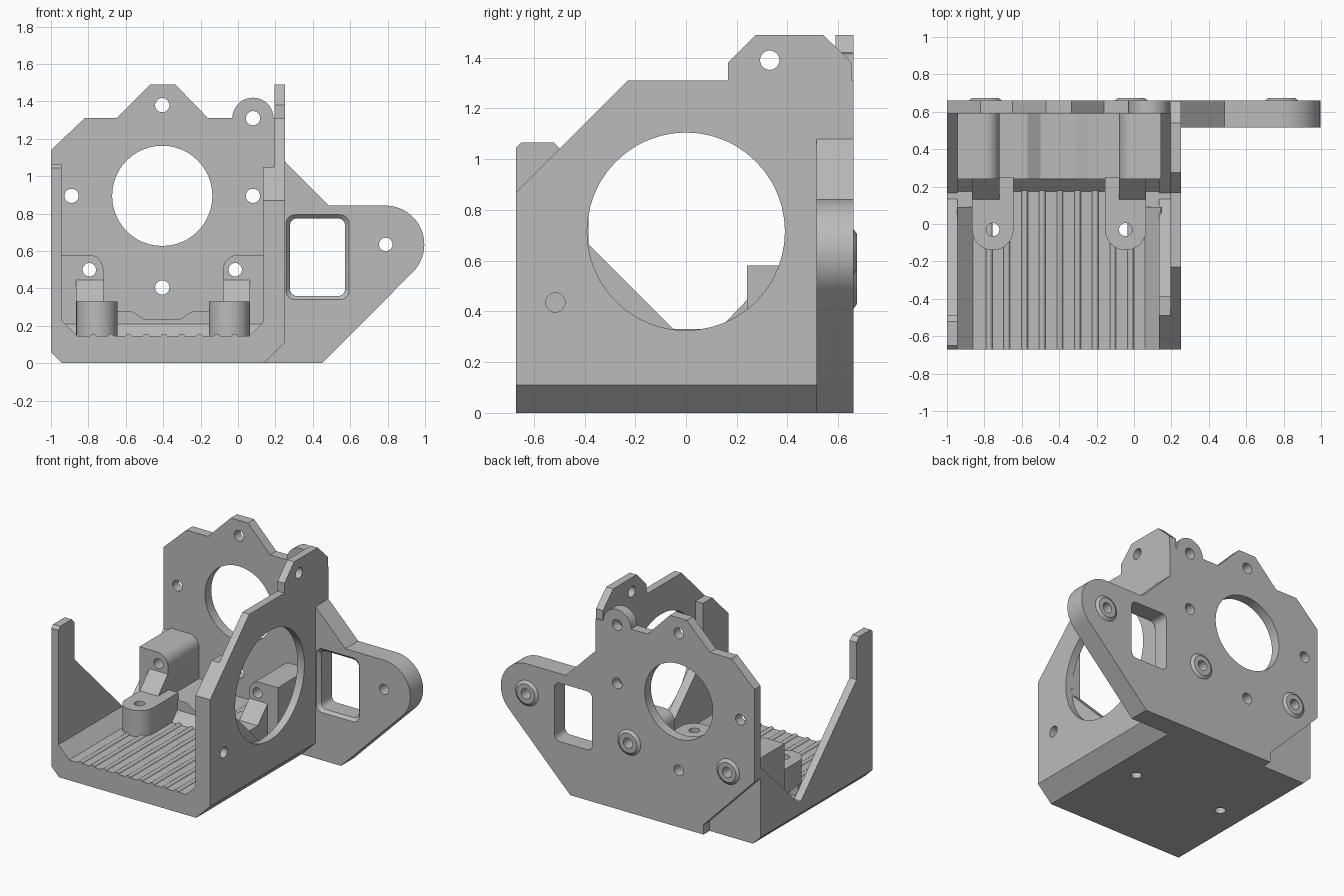
import bpy, bmesh, math
from mathutils import Vector

old = bpy.data.objects.get("Cube")
if old:
    bpy.data.objects.remove(old, do_unlink=True)

grey = bpy.data.materials.new("plain grey")
grey.use_nodes = True
grey.diffuse_color = (0.5, 0.5, 0.5, 1)
grey.node_tree.nodes["Principled BSDF"].inputs["Base Color"].default_value = (0.5, 0.5, 0.5, 1)

MID = -0.4  # mirror line of the tray


def place(axis, p, d):
    if axis == "X":
        return Vector((d, p[0], p[1]))
    if axis == "Y":
        return Vector((p[0], d, p[1]))
    return Vector((p[0], p[1], d))


def arc(cx, cy, r, start, end, n=16):
    angles = [math.radians(start + (end - start) * i / n) for i in range(n + 1)]
    return [(cx + r * math.cos(a), cy + r * math.sin(a)) for a in angles]


def circle(cx, cy, r, n=48):
    return arc(cx, cy, r, 0, 360, n)[:-1]


def rounded_rect(cx, cy, hw, hh, r):
    pts = []
    for sx, sy, a in ((1, 1, 0), (-1, 1, 90), (-1, -1, 180), (1, -1, 270)):
        pts += arc(cx + sx * (hw - r), cy + sy * (hh - r), r, a, a + 90, 6)
    return pts


def prism(name, pts, axis, a, b, cutters=(), taper=1.0):
    """Extrude a profile along an axis, then subtract the cutters."""
    bm = bmesh.new()
    cx = sum(p[0] for p in pts) / len(pts)
    cy = sum(p[1] for p in pts) / len(pts)
    far = [(cx + (p[0] - cx) * taper, cy + (p[1] - cy) * taper) for p in pts]
    lo = [bm.verts.new(place(axis, p, a)) for p in pts]
    hi = [bm.verts.new(place(axis, p, b)) for p in far]
    bm.faces.new(lo)
    bm.faces.new(hi)
    for i in range(len(pts)):
        j = (i + 1) % len(pts)
        bm.faces.new((lo[i], lo[j], hi[j], hi[i]))
    bmesh.ops.recalc_face_normals(bm, faces=bm.faces)
    mesh = bpy.data.meshes.new(name)
    bm.to_mesh(mesh)
    bm.free()
    mesh.materials.append(grey)
    obj = bpy.data.objects.new(name, mesh)
    bpy.context.collection.objects.link(obj)
    bpy.ops.object.select_all(action="DESELECT")
    bpy.context.view_layer.objects.active = obj
    obj.select_set(True)
    for cutter in cutters:
        mod = obj.modifiers.new("cut", "BOOLEAN")
        mod.operation = "DIFFERENCE"
        mod.solver = "EXACT"
        mod.object = cutter
        bpy.ops.object.modifier_apply(modifier=mod.name)
    bpy.ops.object.shade_smooth_by_angle(angle=math.radians(25))
    return obj


helpers = []


def cutter(pts, axis, a, b, taper=1.0):
    obj = prism("cutter", pts, axis, a, b, taper=taper)
    obj.hide_render = True
    helpers.append(obj)
    return obj


def hole(x, y, r, axis, a=-2, b=2):
    return cutter(circle(x, y, r), axis, a, b)


def mirrored(pts):
    return [(2 * MID - x, y) for x, y in pts]


# Cutters shared by several parts
post_holes = [hole(x, -0.03, 0.035, "Z") for x in (-0.755, -0.045)]
boss_holes = [hole(x, 0.5, 0.036, "Y") for x in (-0.795, -0.015)]
ear_hole = hole(0.79, 0.635, 0.036, "Y")

# Tray floor with chamfered lower edges
prism("tray_floor", [(-1, 0.06), (-0.94, 0), (0.14, 0), (0.25, 0.11), (0.25, 0.145), (-1, 0.145)],
      "Y", -0.67, 0.59, post_holes)
rim = [(-0.95, 0.14), (-0.945, 0.23), (-0.86, 0.145), (-0.86, 0.14)]
prism("left_rim", rim, "Y", -0.67, 0.09)
prism("right_rim", mirrored(rim), "Y", -0.67, 0.09)

# Rounded ridges along the floor
for k in range(-4, 5):
    prism("floor_ridge", arc(-0.396 + k * 0.0945, 0.14, 0.018, 0, 180, 8), "Y", -0.67, 0.18)

# Side walls with a V-shaped gap
valley = [(0.14, 0.14), (0.16, 0.14), (0.59, 0.56), (0.59, 0.1)]
prism("left_wall", [(-0.67, 0.1), (-0.67, 1.045), (-0.65, 1.065), (-0.52, 1.065),
                    (-0.49, 1.035), (-0.49, 0.77)] + valley, "X", -1, -0.945)
prism("right_wall_lining", [(-0.67, 0.1), (-0.67, 0.87), (-0.49, 1.05), (-0.385, 1.05),
                            (-0.385, 0.665)] + valley, "X", 0.135, 0.2,
      [hole(-0.515, 0.435, 0.038, "X", 0, 1)])
prism("right_wall", [(-0.67, 0.11), (-0.67, 0.87), (-0.23, 1.31), (0.165, 1.31), (0.165, 1.38),
                     (0.275, 1.49), (0.54, 1.49), (0.655, 1.38), (0.655, 0.11)], "X", 0.195, 0.25,
      [hole(0, 0.715, 0.39, "X", 0, 1), hole(0.33, 1.39, 0.038, "X", 0, 1),
       hole(-0.515, 0.435, 0.038, "X", 0, 1)])

# Back plate with round opening and fixing holes
outline = [(-0.6, 0), (-0.6, 0.07), (-1, 0.48), (-1, 1.14), (-0.82, 1.31), (-0.65, 1.31),
           (-0.47, 1.49), (-0.335, 1.49), (-0.16, 1.31)]
outline += arc(0.08, 1.31, 0.11, 180, 0, 20) + [(0.25, 1.31), (0.25, 0)]
plate_cuts = [hole(-0.405, 0.895, 0.268, "Y")]
for x, z in ((-0.405, 1.38), (0.08, 1.31), (-0.89, 0.895), (0.08, 0.895), (-0.405, 0.405)):
    plate_cuts.append(hole(x, z, 0.038, "Y"))
prism("back_plate", outline, "Y", 0.59, 0.66, plate_cuts + boss_holes)

# Side ear with a chamfered window
ear = [(0.14, 0), (0.25, 0.11), (0.25, 1.08), (0.485, 0.843), (0.785, 0.843)]
ear += arc(0.788, 0.635, 0.208, 88, -45, 24) + [(0.45, 0)]
prism("side_ear", ear, "Y", 0.515, 0.66,
      [ear_hole, cutter(rounded_rect(0.425, 0.567, 0.148, 0.208, 0.04), "Y", 0, 1),
       cutter(rounded_rect(0.425, 0.567, 0.173, 0.232, 0.05), "Y", 0.51, 0.545, 0.85)])

# Raised rings on the back
for x, z, cut in ((-0.795, 0.5, boss_holes[0]), (-0.015, 0.5, boss_holes[1]), (0.79, 0.635, ear_hole)):
    prism("back_ring", circle(x, z, 0.097), "Y", 0.655, 0.674, [cut], 0.72)

# Raised rear step with a shallow channel, and its ramp
prism("rear_step", [(-0.945, 0.1), (-0.945, 0.28), (-0.57, 0.28), (-0.5, 0.235), (-0.31, 0.235),
                    (-0.24, 0.28), (0.135, 0.28), (0.135, 0.1)], "Y", 0.24, 0.59)
prism("rear_ramp", [(0.17, 0.14), (0.24, 0.21), (0.25, 0.21), (0.25, 0.14)], "X", -0.945, 0.14)

# Screw blocks, ramps and rounded posts, one set per side
block = [(-0.945, 0.14), (-0.945, 0.58)] + arc(-0.8, 0.5, 0.08, 90, 0, 10) + [(-0.72, 0.14)]
post = [(-0.865, 0.25), (-0.645, 0.25)] + arc(-0.755, -0.03, 0.11, 0, -180, 20)
ramp = [(0.13, 0.3), (0.13, 0.33), (0.24, 0.445), (0.25, 0.445), (0.25, 0.3)]
for side, flip in (("right", False), ("left", True)):
    i = int(flip)
    prism(side + "_screw_block", mirrored(block) if flip else block, "Y", 0.24, 0.59, [boss_holes[i]])
    prism(side + "_post", mirrored(post) if flip else post, "Z", 0.13, 0.33, [post_holes[i]])
    x0, x1 = (-0.08, 0.065) if flip else (-0.865, -0.72)
    prism(side + "_post_ramp", ramp, "X", x0, x1)

for obj in helpers:
    bpy.data.objects.remove(obj, do_unlink=True)
